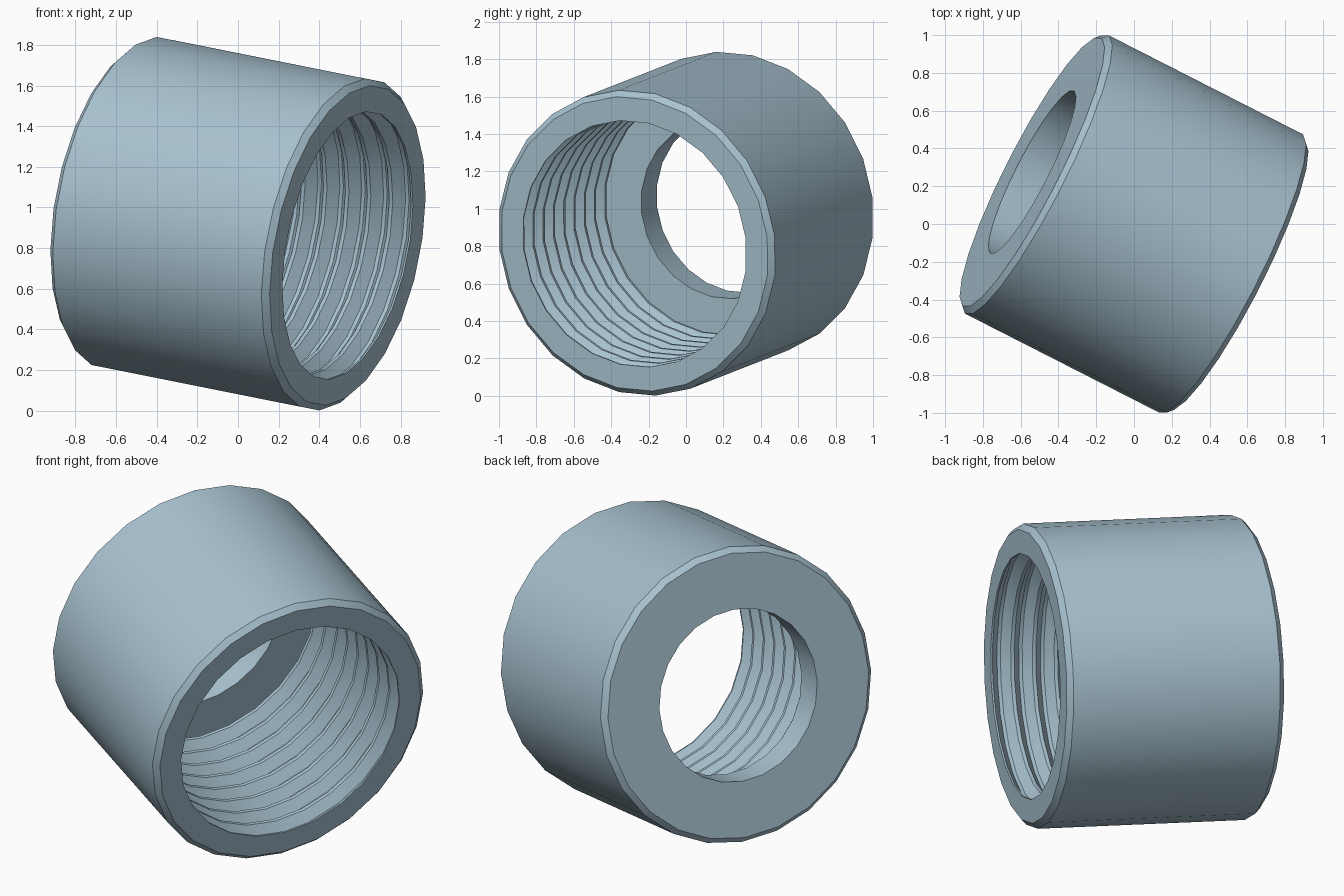
import bpy, bmesh, math
from mathutils import Matrix, Vector

if "Cube" in bpy.data.objects:
    bpy.data.objects.remove(bpy.data.objects["Cube"])

SIDES = 24
PHASE = math.radians(2.5)
HALF, R_OUT, BEVEL = 0.615, 0.83, 0.03      # body
R_CREST, R_ROOT, R_HOLE = 0.67, 0.725, 0.484  # bore radii
FLOOR = -0.43                                # depth of the shoulder
TURNS = 8.5
PITCH = (HALF - FLOOR) / TURNS

# Outer wall with bevelled rims, then the small through hole and shoulder
profile = [(R_OUT - BEVEL, HALF), (R_OUT, HALF - BEVEL),
           (R_OUT, BEVEL - HALF), (R_OUT - BEVEL, -HALF),
           (R_HOLE, -HALF), (R_HOLE, FLOOR), (R_ROOT, FLOOR)]

# Threaded bore, from the shoulder up to the open end
thread = []
for k in range(9):
    crest = HALF - k * PITCH
    thread += [(R_CREST, crest), (R_CREST, crest - 0.08 * PITCH),
               (R_ROOT, crest - 0.42 * PITCH)]
    if k < 8:
        thread += [(R_ROOT, crest - 0.58 * PITCH), (R_CREST, crest - 0.92 * PITCH)]
profile += reversed(thread)

# Tilted axis frame
axis = Vector((0.877, -0.447, -0.175)).normalized()
side = Vector((0, 0, 1)).cross(axis).normalized()
up = axis.cross(side)
frame = Matrix((side, up, axis)).transposed().to_4x4()
frame.translation = (0, 0, 0.92)

# Lathe the closed profile around the axis
bm = bmesh.new()
rings = []
for i in range(SIDES):
    a = PHASE + 2 * math.pi * i / SIDES
    rings.append([bm.verts.new(frame @ Vector((r * math.cos(a), r * math.sin(a), t)))
                  for r, t in profile])
n = len(profile)
for i in range(SIDES):
    a, b = rings[i], rings[(i + 1) % SIDES]
    for j in range(n):
        k = (j + 1) % n
        bm.faces.new((a[j], a[k], b[k], b[j]))
bmesh.ops.recalc_face_normals(bm, faces=bm.faces)
mesh = bpy.data.meshes.new("threaded_sleeve")
bm.to_mesh(mesh)
bm.free()
sleeve = bpy.data.objects.new("threaded_sleeve", mesh)
bpy.context.collection.objects.link(sleeve)

steel = bpy.data.materials.new("pale_blue_steel")
steel.diffuse_color = (0.39, 0.54, 0.63, 1)
steel.use_nodes = True
steel.node_tree.nodes["Principled BSDF"].inputs["Base Color"].default_value = steel.diffuse_color
mesh.materials.append(steel)

bpy.context.view_layer.objects.active = sleeve
sleeve.select_set(True)
bpy.ops.object.shade_smooth_by_angle(angle=math.radians(30))
